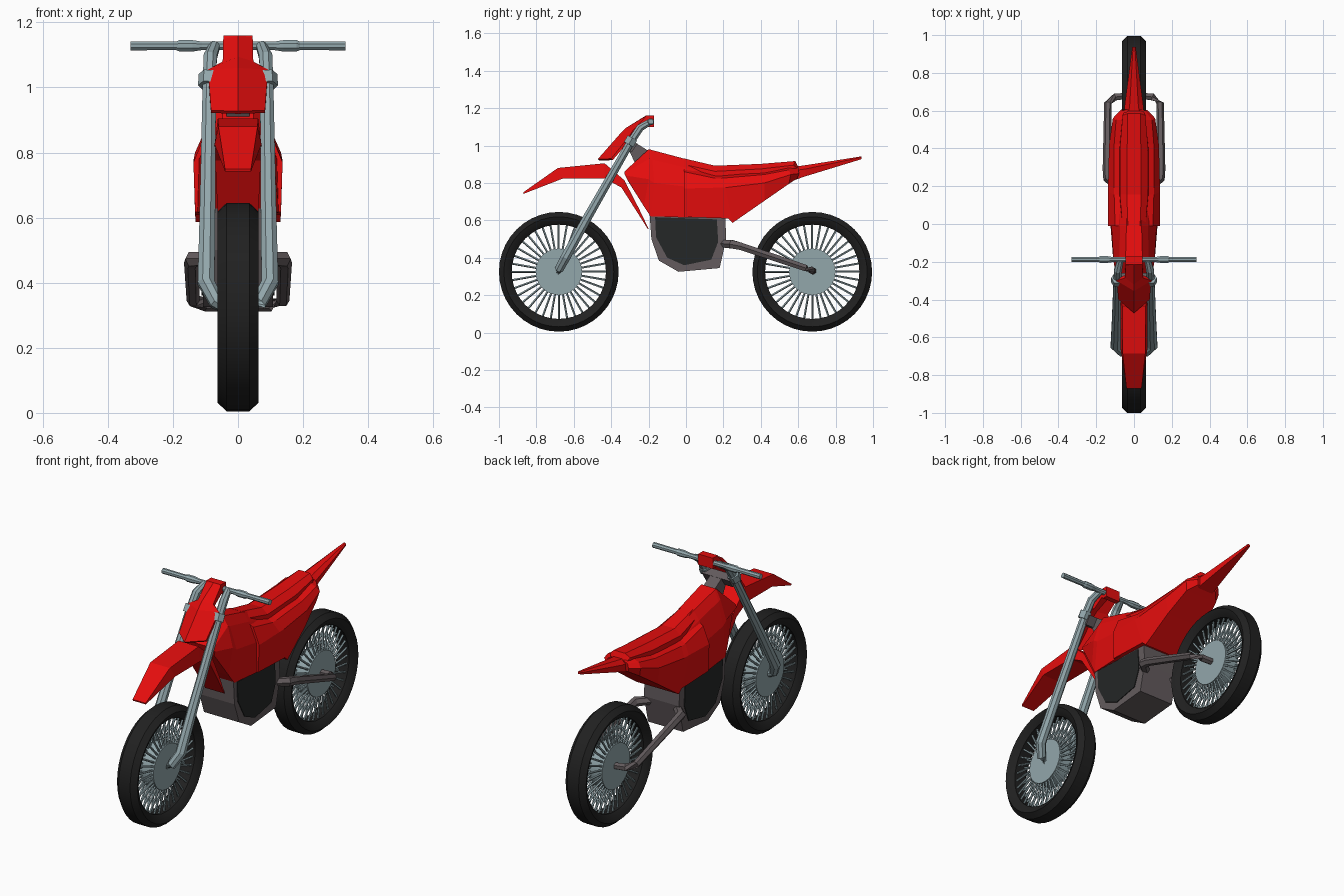
import bpy, bmesh, math
from mathutils import Vector


def material(name, rgb):
    m = bpy.data.materials.new(name)
    m.diffuse_color = (*rgb, 1)
    return m


RED = material("red plastic", (0.78, 0.004, 0.004))
METAL = material("blue grey metal", (0.29, 0.385, 0.41))
FRAME = material("dark frame grey", (0.125, 0.105, 0.11))
BLACK = material("tyre black", (0.015, 0.015, 0.015))
PANEL = material("engine panel black", (0.018, 0.02, 0.02))


def finish(name, bm, mat, smooth=None):
    bmesh.ops.recalc_face_normals(bm, faces=bm.faces)
    me = bpy.data.meshes.new(name)
    bm.to_mesh(me)
    bm.free()
    me.materials.append(mat)
    ob = bpy.data.objects.new(name, me)
    bpy.context.collection.objects.link(ob)
    if smooth:
        me.shade_smooth()
        me.set_sharp_from_angle(angle=math.radians(smooth))
    return ob


def skin(bm, rings, closed=False):
    """Bridge equal rings of points; cap the ends unless closed."""
    vs = [[bm.verts.new(p) for p in r] for r in rings]
    n = len(vs[0])
    for i in range(len(vs) if closed else len(vs) - 1):
        a, b = vs[i], vs[(i + 1) % len(vs)]
        for j in range(n):
            k = (j + 1) % n
            bm.faces.new((a[j], a[k], b[k], b[j]))
    if not closed:
        bm.faces.new(vs[0])
        bm.faces.new(vs[-1])


def loft(name, halves, mat):
    """Each half section lists (x, y, z) top to bottom and is mirrored in x."""
    bm = bmesh.new()
    skin(bm, [h + [(-x, y, z) for x, y, z in reversed(h)] for h in halves])
    return finish(name, bm, mat)


def prism(name, yz, hx, mat):
    bm = bmesh.new()
    skin(bm, [[(s * hx, y, z) for y, z in yz] for s in (-1, 1)])
    return finish(name, bm, mat)


def sweep(bm, path, radii, n=8):
    pts = [Vector(p) for p in path]
    rings = []
    for i, p in enumerate(pts):
        t = (pts[min(i + 1, len(pts) - 1)] - pts[max(i - 1, 0)]).normalized()
        ref = Vector((0, 0, 1)) if abs(t.x) > 0.8 else Vector((1, 0, 0))
        u = t.cross(ref).normalized()
        v = t.cross(u)
        rings.append([p + radii[i] * (u * math.cos(a) + v * math.sin(a))
                      for a in [(k + 0.5) * math.tau / n for k in range(n)]])
    skin(bm, rings)


def tube(name, path, radii, mat, n=8):
    bm = bmesh.new()
    sweep(bm, path, radii, n)
    return finish(name, bm, mat)


# Wheels: tyre, hub and spokes
R = 0.32
TYRE = [(0.252, 0.036), (0.272, 0.054), (0.294, 0.063), (0.32, 0.035)]
TYRE += [(r, -x) for r, x in reversed(TYRE)]
for label, cy in (("front", -0.68), ("rear", 0.675)):
    def at(x, r, a, cy=cy):
        return (x, cy + r * math.cos(a), 0.325 + r * math.sin(a))
    bm = bmesh.new()
    skin(bm, [[at(x, r, i * math.tau / 40) for r, x in TYRE] for i in range(40)], True)
    finish(label + "_tyre", bm, BLACK, 25)
    bm = bmesh.new()
    skin(bm, [[at(s * 0.042, 0.124, i * math.tau / 32) for i in range(32)] for s in (-1, 1)])
    finish(label + "_hub", bm, METAL, 30)
    bm = bmesh.new()
    for i in range(36):
        a = i * math.tau / 36
        for s in (-1, 1):
            sweep(bm, [at(s * 0.034, 0.11, a), at(s * 0.02, 0.262, a)], [0.006] * 2, 5)
    finish(label + "_spokes", bm, METAL)

# Fork legs, clamps and swingarm, one per side
for side, s in (("right", 1), ("left", -1)):
    tube(side + "_fork_leg",
         [(s * 0.03, -0.68, 0.325), (s * 0.065, -0.678, 0.34), (s * 0.098, -0.645, 0.40),
          (s * 0.094, -0.53, 0.61), (s * 0.088, -0.295, 1.02), (s * 0.085, -0.245, 1.095),
          (s * 0.072, -0.19, 1.128)],
         [0.024, 0.025, 0.028, 0.026, 0.022, 0.022, 0.018], METAL)
    tube(side + "_fork_clamp", [(s * 0.09, -0.307, 1.005), (s * 0.088, -0.287, 1.04)],
         [0.033, 0.033], METAL, 6)
    tube(side + "_swingarm",
         [(s * 0.08, 0.19, 0.475), (s * 0.14, 0.245, 0.472), (s * 0.143, 0.29, 0.462),
          (s * 0.138, 0.64, 0.345), (s * 0.10, 0.672, 0.333), (s * 0.03, 0.68, 0.328)],
         [0.022, 0.026, 0.023, 0.02, 0.021, 0.018], FRAME, 6)

# Handlebar with thicker collars
hb = [(0.33, 0.015), (0.19, 0.014), (0.18, 0.019), (0.14, 0.019), (0.11, 0.014)]
hb += [(-x, r) for x, r in reversed(hb)]
tube("handlebar", [(x, -0.188, 1.128) for x, r in hb], [r for x, r in hb], METAL)

# Steering head and yoke between the fork legs
prism("steering_head", [(-0.31, 0.985), (-0.27, 1.015), (-0.19, 0.965), (-0.19, 0.86),
                        (-0.26, 0.88)], 0.035, FRAME)
prism("fork_yoke", [(-0.33, 0.985), (-0.30, 1.03), (-0.26, 1.01), (-0.29, 0.965)], 0.085, FRAME)

# Front plate: V-shaped shield that wraps over the handlebar
bm = bmesh.new()
skin(bm, [
    [(-w, y0, z0), (0, yc, zc), (w, y0, z0), (w, y0 + t, z0 - t), (0, yc + t, zc - t),
     (-w, y0 + t, z0 - t)]
    for w, y0, z0, yc, zc, t in [(0.083, -0.40, 0.93, -0.472, 0.927, 0.008),
                                 (0.092, -0.30, 1.055, -0.355, 1.06, 0.012),
                                 (0.047, -0.285, 1.08, -0.32, 1.095, 0.014),
                                 (0.045, -0.21, 1.16, -0.215, 1.16, 0.03)]])
finish("front_plate", bm, RED)
prism("handlebar_pad", [(-0.215, 1.16), (-0.172, 1.16), (-0.172, 1.10), (-0.2, 1.10),
                        (-0.23, 1.13)], 0.045, RED)

# Front fender sweeping down behind the wheel
loft("front_fender", [[(a, y1, z1), (b, y2, z2)] for a, y1, z1, b, y2, z2 in [
    (0.04, -0.87, 0.75, 0.04, -0.868, 0.742),
    (0.06, -0.685, 0.88, 0.072, -0.655, 0.825),
    (0.062, -0.435, 0.905, 0.072, -0.435, 0.825),
    (0.068, -0.33, 0.815, 0.07, -0.345, 0.775),
    (0.064, -0.25, 0.66, 0.064, -0.262, 0.645),
    (0.058, -0.20, 0.555, 0.058, -0.205, 0.555)]], RED)

# Tank and radiator shrouds
loft("tank_and_shrouds", [
    [(0.05, -0.33, 0.86), (0.075, -0.33, 0.852), (0.085, -0.325, 0.84), (0.07, -0.31, 0.81)],
    [(0.045, -0.20, 0.98), (0.075, -0.195, 0.93), (0.108, -0.2, 0.82), (0.10, -0.225, 0.675)],
    [(0.045, -0.19, 0.978), (0.076, -0.18, 0.925), (0.11, -0.17, 0.80), (0.11, -0.19, 0.622)],
    [(0.04, -0.01, 0.93), (0.075, -0.01, 0.885), (0.12, 0.0, 0.78), (0.125, 0.0, 0.615)],
    [(0.04, 0.16, 0.87), (0.07, 0.16, 0.83), (0.11, 0.16, 0.77), (0.11, 0.16, 0.62)],
], RED)

# Side panels under the seat
loft("side_panels", [
    [(0.05, -0.01, 0.89), (0.10, -0.01, 0.86), (0.137, -0.01, 0.77), (0.132, -0.01, 0.618)],
    [(0.05, 0.155, 0.85), (0.105, 0.155, 0.825), (0.137, 0.17, 0.775), (0.132, 0.225, 0.61)],
    [(0.05, 0.19, 0.85), (0.105, 0.19, 0.825), (0.137, 0.21, 0.775), (0.13, 0.25, 0.587)],
    [(0.05, 0.42, 0.86), (0.105, 0.42, 0.845), (0.132, 0.42, 0.80), (0.12, 0.42, 0.705)],
    [(0.05, 0.55, 0.885), (0.095, 0.55, 0.87), (0.112, 0.56, 0.845), (0.10, 0.55, 0.795)],
    [(0.04, 0.605, 0.885), (0.06, 0.60, 0.872), (0.07, 0.605, 0.85), (0.06, 0.595, 0.825)],
], RED)

# Seat
loft("seat", [
    [(0.032, -0.015, 0.932), (0.06, -0.015, 0.90), (0.065, -0.015, 0.83)],
    [(0.038, 0.155, 0.892), (0.075, 0.155, 0.862), (0.078, 0.155, 0.80)],
    [(0.036, 0.40, 0.902), (0.075, 0.40, 0.875), (0.078, 0.40, 0.82)],
    [(0.034, 0.585, 0.917), (0.06, 0.575, 0.895), (0.06, 0.575, 0.85)],
    [(0.025, 0.605, 0.875), (0.045, 0.605, 0.87), (0.045, 0.60, 0.85)],
], RED)

# Tail fender
loft("tail_fender", [
    [(0.03, 0.57, 0.885), (0.055, 0.57, 0.865), (0.05, 0.57, 0.812)],
    [(0.022, 0.64, 0.895), (0.048, 0.64, 0.875), (0.042, 0.64, 0.836)],
    [(0.005, 0.938, 0.942), (0.009, 0.938, 0.937), (0.007, 0.938, 0.927)],
], RED)

# Engine cradle with dark side panels
prism("engine_cradle", [(-0.195, 0.64), (0.21, 0.62), (0.215, 0.50), (0.18, 0.345), (-0.04, 0.325),
                        (-0.145, 0.385), (-0.185, 0.50)], 0.108, FRAME)
prism("engine_side_panels", [(-0.165, 0.617), (0.165, 0.605), (0.172, 0.485), (0.135, 0.39),
                             (-0.01, 0.36), (-0.10, 0.40), (-0.16, 0.51)], 0.112, PANEL)
